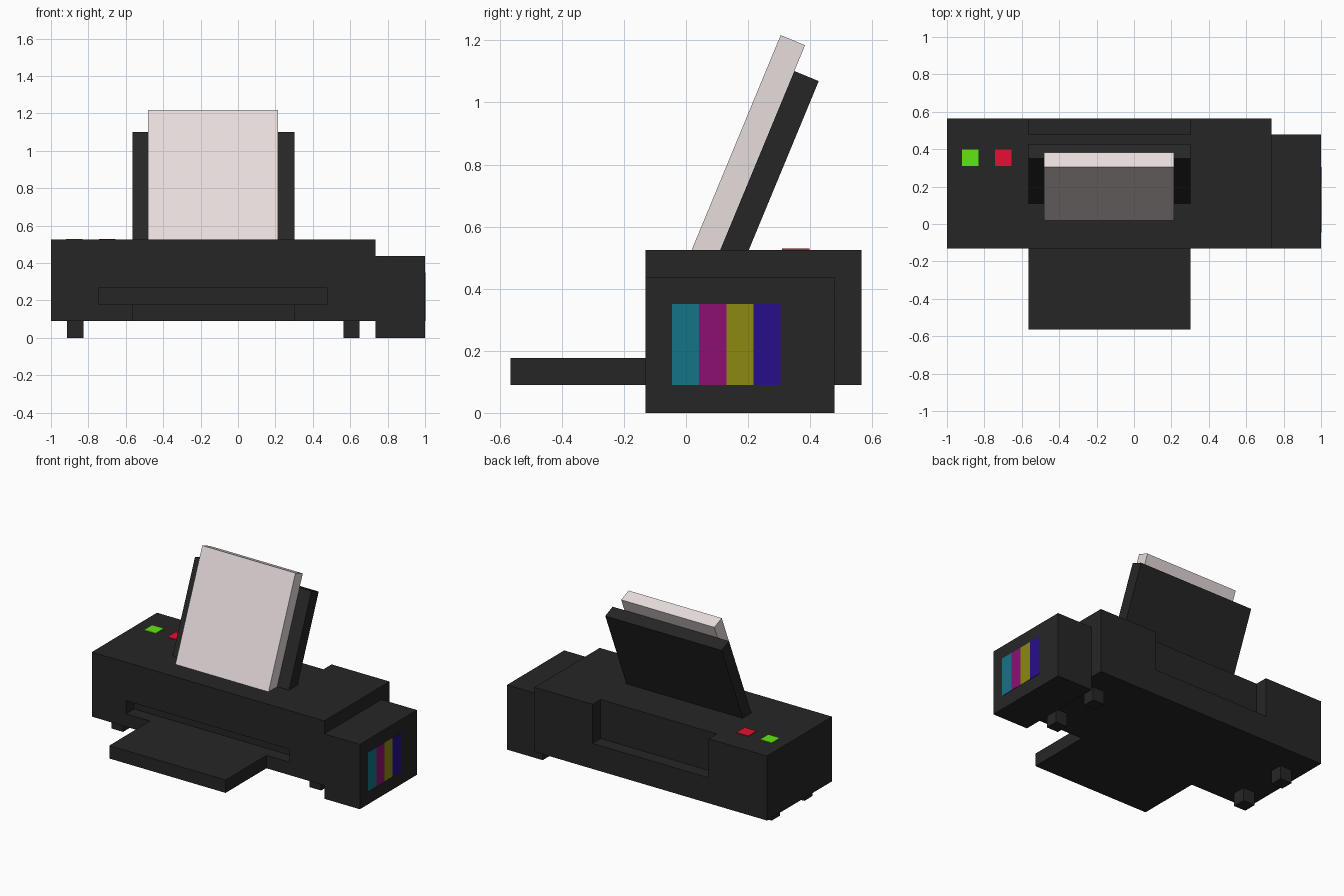
import bpy
import math
from mathutils import Matrix, Vector

if "Cube" in bpy.data.objects:
    bpy.data.objects.remove(bpy.data.objects["Cube"])


def material(name, r, g, b):
    """Flat material from 0-255 display values converted to linear."""
    def lin(c):
        c /= 255
        return c / 12.92 if c <= 0.04045 else ((c + 0.055) / 1.055) ** 2.4
    m = bpy.data.materials.new(name)
    m.diffuse_color = (lin(r), lin(g), lin(b), 1)
    m.use_nodes = True
    m.node_tree.nodes["Principled BSDF"].inputs["Base Color"].default_value = m.diffuse_color
    return m


BLACK = material("black plastic", 38, 38, 38)
PAPER = material("paper white", 232, 221, 221)
GREEN = material("button green", 96, 230, 18)
RED = material("button red", 230, 16, 50)
INKS = [("cyan", material("ink cyan", 18, 117, 136)),
        ("magenta", material("ink magenta", 140, 16, 115)),
        ("yellow", material("ink yellow", 140, 138, 16)),
        ("blue", material("ink blue", 39, 14, 138))]


def box(name, x, y, z, mat):
    """Box from (min, max) ranges on each axis."""
    bpy.ops.mesh.primitive_cube_add(size=1)
    ob = bpy.context.object
    ob.name = name
    lo, hi = Vector((x[0], y[0], z[0])), Vector((x[1], y[1], z[1]))
    ob.data.transform(Matrix.Translation((lo + hi) / 2) @ Matrix.Diagonal((*(hi - lo), 1)))
    ob.data.materials.append(mat)
    return ob


def cut(target, x, y, z):
    """Carve a box-shaped recess out of the target."""
    cutter = box("cutter", x, y, z, BLACK)
    cutter.hide_render = True
    mod = target.modifiers.new("recess", 'BOOLEAN')
    mod.operation, mod.solver, mod.object = 'DIFFERENCE', 'EXACT', cutter
    bpy.context.view_layer.objects.active = target
    bpy.ops.object.modifier_apply(modifier=mod.name)
    bpy.data.objects.remove(cutter)


# Main housing with paper exit slot in front and open notch at the back
body = box("body", (-1, 0.735), (-0.13, 0.565), (0.09, 0.525), BLACK)
cut(body, (-0.745, 0.477), (-0.3, -0.045), (0.177, 0.265))
cut(body, (-0.565, 0.303), (0.478, 0.7), (0.262, 0.7))

# Ink tank on the right side
box("ink_tank", (0.735, 1), (-0.13, 0.478), (0, 0.437), BLACK)

# Ink level windows
for i, (label, mat) in enumerate(INKS):
    y = -0.045 + i * 0.0875
    box("ink_window_" + label, (0.995, 1.002), (y, y + 0.0875), (0.09, 0.35), mat)

# Output tray
box("output_tray", (-0.565, 0.303), (-0.565, -0.13), (0.09, 0.177), BLACK)

# Feet
for x in (-0.87, 0.607):
    for y in (0.0, 0.348):
        box("foot", (x - 0.0435, x + 0.0435), (y - 0.0435, y + 0.0435), (0, 0.095), BLACK)

# Control buttons
for label, x, mat in (("green", -0.875, GREEN), ("red", -0.7, RED)):
    box("button_" + label, (x - 0.044, x + 0.044), (0.31, 0.398), (0.52, 0.529), mat)

# Leaning paper stack and its support, modelled upright then tilted back
tilt = (Matrix.Translation((0, 0.305, 1.217)) @ Matrix.Rotation(math.radians(-22.5), 4, 'X'))
paper = box("paper_stack", (-0.48, 0.215), (0, 0.085), (-0.82, 0), PAPER)
support = box("paper_support", (-0.565, 0.303), (0.085, 0.17), (-0.74, -0.09), BLACK)
for ob in (paper, support):
    ob.data.transform(tilt)
